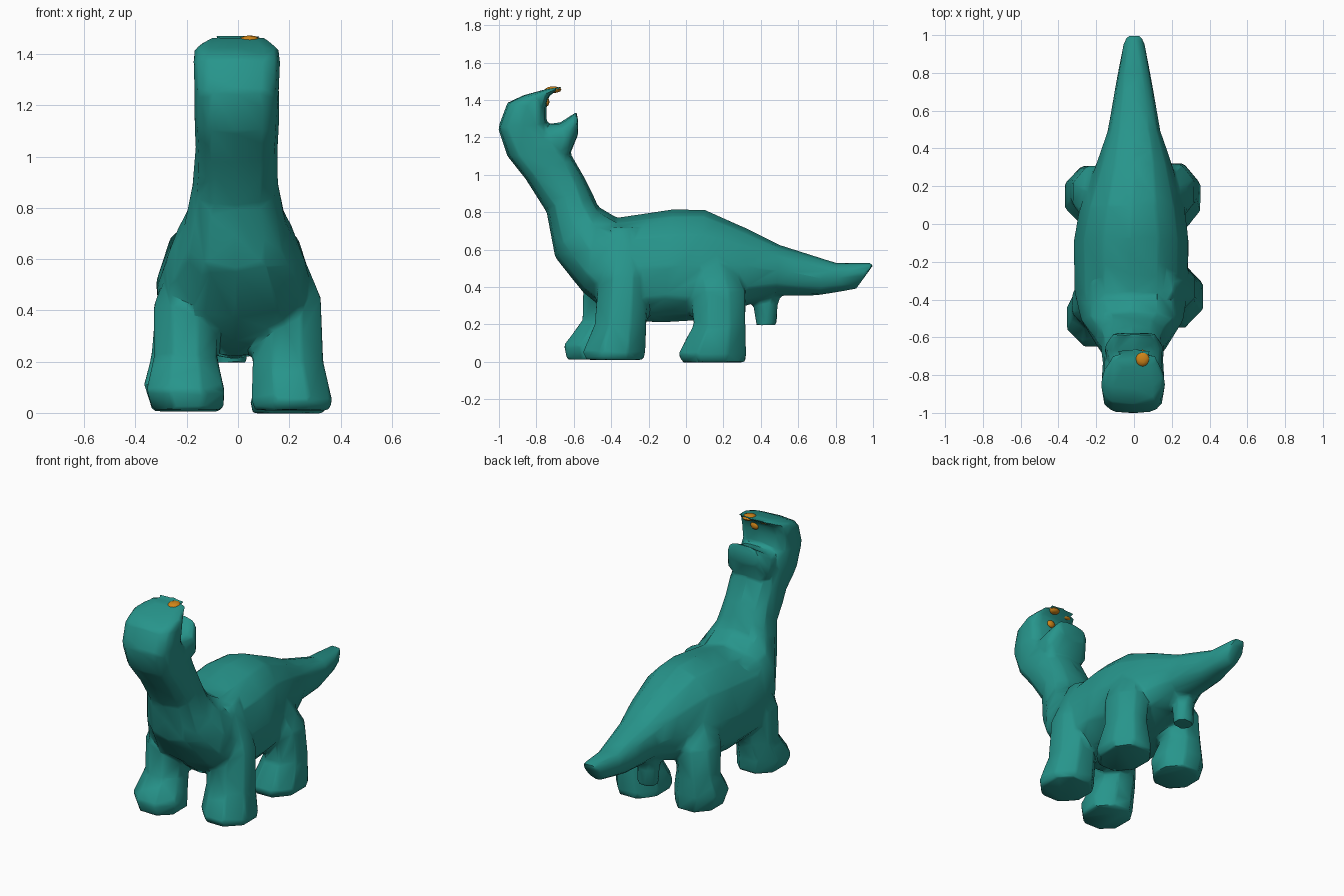
import bpy, bmesh, math

if "Cube" in bpy.data.objects:
    bpy.data.objects.remove(bpy.data.objects["Cube"])


def material(name, rgb):
    m = bpy.data.materials.new(name)
    m.diffuse_color = (*rgb, 1)
    m.use_nodes = True
    m.node_tree.nodes["Principled BSDF"].inputs["Base Color"].default_value = m.diffuse_color
    return m


TEAL = material("teal skin", (0.02, 0.30, 0.26))
ORANGE = material("orange", (0.64, 0.24, 0.01))


def activate(ob):
    bpy.ops.object.select_all(action='DESELECT')
    ob.select_set(True)
    bpy.context.view_layer.objects.active = ob


def finish(name, bm, mat):
    bmesh.ops.recalc_face_normals(bm, faces=bm.faces)
    me = bpy.data.meshes.new(name)
    bm.to_mesh(me)
    bm.free()
    me.materials.append(mat)
    ob = bpy.data.objects.new(name, me)
    bpy.context.collection.objects.link(ob)
    return ob


def loft(name, rings):
    """Skin a list of equal-length point rings and cap both ends."""
    bm = bmesh.new()
    vr = [[bm.verts.new(p) for p in r] for r in rings]
    n = len(vr[0])
    for a, b in zip(vr, vr[1:]):
        for i in range(n):
            j = (i + 1) % n
            bm.faces.new((a[i], a[j], b[j], b[i]))
    bm.faces.new(vr[0])
    bm.faces.new(vr[-1])
    return finish(name, bm, TEAL)


def slice_ring(ty, tz, by, bz, w, bias=0.0, power=0.85, cx=0.0, n=12):
    """Closed section between a top and a bottom point of the side profile."""
    pts = []
    for i in range(n):
        a = 2 * math.pi * i / n
        c, s = math.cos(a), math.sin(a)
        k = math.copysign(abs(c) ** power, c)
        x = cx + w * math.copysign(abs(s) ** power, s) * (1 - bias * c)
        pts.append((x, (ty + by) / 2 + k * (ty - by) / 2,
                    (tz + bz) / 2 + k * (tz - bz) / 2))
    return pts


def leg_ring(x, y, z, rx, ry, n=8):
    return [(x + rx * math.cos(2 * math.pi * (i + .5) / n) * 1.06,
             y + ry * math.sin(2 * math.pi * (i + .5) / n) * 1.06, z)
            for i in range(n)]


# Tail, trunk, neck and upper head: top y,z / bottom y,z / half width
body_slices = [
    (1.01, .53, .91, .39, .055, 0, .85),
    (.80, .53, .70, .355, .095, 0, .85),
    (.50, .625, .48, .355, .14, 0, .85),
    (.32, .715, .32, .30, .20, .1, .85),
    (.10, .815, .05, .22, .28, .2, .85, -.01),
    (-.07, .815, -.12, .21, .305, .15, .85, -.015),
    (-.37, .77, -.36, .22, .30, .15, .85, -.015),
    (-.47, .83, -.55, .37, .27, .15, .85, -.01),
    (-.50, .90, -.70, .56, .20, .05, .85, -.01),
    (-.54, .98, -.745, .80, .168, 0, .8, -.01),
    (-.61, 1.10, -.86, .98, .16, 0, .65, -.005),
    (-.67, 1.16, -.955, 1.10, .165, 0, .6, -.005),
    (-.745, 1.27, -1.005, 1.25, .165, 0, .6, -.005),
    (-.745, 1.36, -.955, 1.385, .17, 0, .6, -.005),
    (-.735, 1.42, -.87, 1.425, .165, 0, .65, -.005),
    (-.65, 1.475, -.76, 1.455, .11, 0, .75),
]
body = loft("body", [slice_ring(*s) for s in body_slices])

# Lower jaw, opening towards the back
jaw_slices = [
    (-.78, 1.265, -.76, 1.06, .14, 0, .65),
    (-.67, 1.28, -.62, 1.11, .155, 0, .65),
    (-.58, 1.34, -.575, 1.22, .11, 0, .7),
]
parts = [loft("lower_jaw", [slice_ring(*s) for s in jaw_slices])]

# Legs: centre x,y,z and radii, from the sole up into the trunk
legs = {
    "front_leg_a": [
        (.21, -.38, .01, .15, .155), (.21, -.385, .05, .16, .17),
        (.195, -.35, .20, .14, .14), (.195, -.335, .45, .13, .135),
        (.15, -.33, .72, .06, .08)],
    "front_leg_b": [
        (-.195, -.49, .012, .14, .15), (-.205, -.50, .09, .155, .155),
        (-.205, -.43, .22, .125, .125), (-.205, -.42, .42, .125, .13),
        (-.15, -.36, .72, .07, .09)],
    "rear_leg_a": [
        (.195, .15, -.003, .14, .17), (.20, .14, .04, .155, .185),
        (.215, .18, .20, .12, .14), (.20, .17, .38, .12, .15),
        (.14, .09, .64, .06, .10)],
    "rear_leg_b": [
        (-.20, .155, .005, .135, .145), (-.215, .15, .11, .155, .16),
        (-.215, .18, .22, .125, .125), (-.20, .16, .40, .125, .15),
        (-.14, .09, .64, .06, .10)],
    # Short stub under the tail
    "tail_stub": [
        (-.03, .43, .195, .065, .055), (-.03, .425, .30, .065, .065),
        (-.03, .43, .42, .075, .10)],
}
parts += [loft(n, [leg_ring(*r) for r in rings]) for n, rings in legs.items()]

# Fuse everything into one continuous skin, then reduce to low-poly
activate(body)
for p in parts:
    p.select_set(True)
bpy.ops.object.join()
rem = body.modifiers.new("fuse", 'REMESH')
rem.mode = 'VOXEL'
rem.voxel_size = 0.014
smo = body.modifiers.new("soften", 'SMOOTH')
smo.factor = 0.5
smo.iterations = 4
dec = body.modifiers.new("reduce", 'DECIMATE')
dec.ratio = 0.035
for m in ("fuse", "soften", "reduce"):
    bpy.ops.object.modifier_apply(modifier=m)
body.data.materials.clear()
body.data.materials.append(TEAL)
bpy.ops.object.shade_smooth_by_angle(angle=math.radians(40))

# Orange patches on the crown and in the mouth
patches = [(.045, -.71, 1.455, .04, .045, .018),
           (-.06, -.715, 1.45, .035, .025, .012),
           (.03, -.745, 1.39, .03, .015, .025)]
for i, (x, y, z, sx, sy, sz) in enumerate(patches):
    bm = bmesh.new()
    bmesh.ops.create_icosphere(bm, subdivisions=2, radius=1)
    for v in bm.verts:
        v.co = (x + v.co.x * sx, y + v.co.y * sy, z + v.co.z * sz)
    activate(finish(f"orange_patch_{i + 1}", bm, ORANGE))
    bpy.ops.object.shade_smooth_by_angle(angle=math.radians(40))
